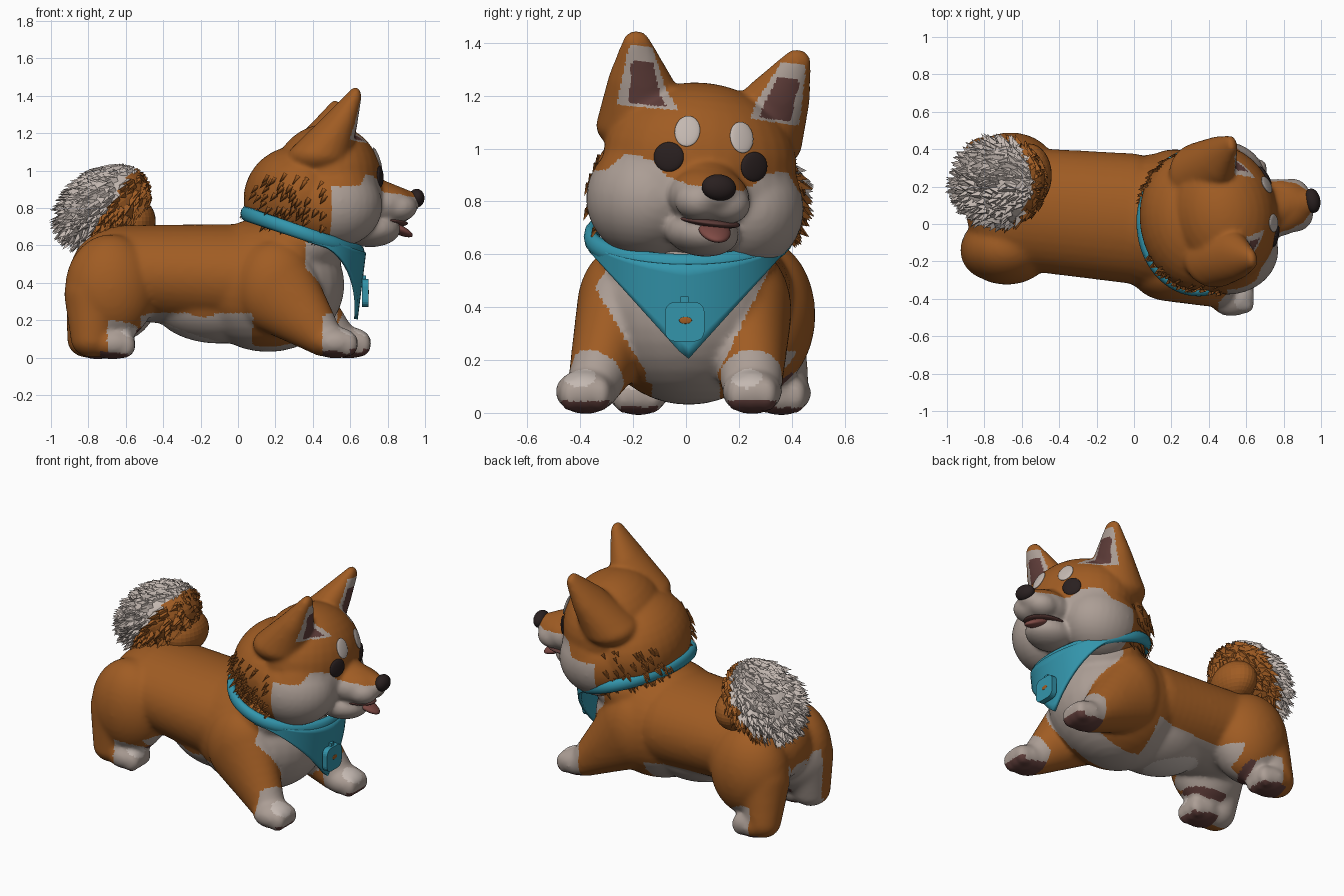
import bpy, bmesh, random
from math import sin, cos, pi, radians, sqrt
from mathutils import Matrix, Vector
from mathutils.bvhtree import BVHTree

random.seed(4)
old = bpy.data.objects.get("Cube")
if old:
    bpy.data.objects.remove(old, do_unlink=True)

MATS = {}
for label, rgb in {
    "orange_fur": (0.35, 0.107, 0.017), "pale_fur": (0.41, 0.34, 0.30),
    "light_fur": (0.55, 0.48, 0.44), "teal_cloth": (0.033, 0.30, 0.41),
    "brown_skin": (0.11, 0.045, 0.04), "black_nose": (0.022, 0.014, 0.014),
    "pink_tongue": (0.21, 0.068, 0.058),
}.items():
    m = bpy.data.materials.new(label)
    m.use_nodes = True
    m.diffuse_color = (*rgb, 1)
    m.node_tree.nodes["Principled BSDF"].inputs["Base Color"].default_value = (*rgb, 1)
    MATS[label] = m


def make(name, bm, mats, matrix=Matrix(), smooth=True):
    mesh = bpy.data.meshes.new(name)
    bm.to_mesh(mesh)
    bm.free()
    obj = bpy.data.objects.new(name, mesh)
    bpy.context.collection.objects.link(obj)
    for label in mats:
        mesh.materials.append(MATS[label])
    obj.matrix_world = matrix
    mesh.polygons.foreach_set("use_smooth", [smooth] * len(mesh.polygons))
    return obj


def ball(bm, centre, radii, rot=Matrix()):
    bmesh.ops.create_uvsphere(bm, u_segments=32, v_segments=18, radius=1,
                              matrix=Matrix.Translation(centre) @ rot @ Matrix.Diagonal((*radii, 1)))


def limb(bm, a, ra, b, rb, steps=9):
    a, b, ra, rb = Vector(a), Vector(b), Vector(ra), Vector(rb)
    for i in range(steps):
        ball(bm, a.lerp(b, i / (steps - 1)), ra.lerp(rb, i / (steps - 1)))


def fuse(name, bm, mats, voxel, rounds, matrix=Matrix()):
    """Melt overlapping forms into one smooth skin."""
    obj = make(name, bm, mats, matrix)
    rem = obj.modifiers.new("fuse", "REMESH")
    rem.mode, rem.voxel_size = "VOXEL", voxel
    smo = obj.modifiers.new("soften", "SMOOTH")
    smo.iterations, smo.factor = rounds, 0.5
    deps = bpy.context.evaluated_depsgraph_get()
    mesh = bpy.data.meshes.new_from_object(obj.evaluated_get(deps))
    obj.modifiers.clear()
    obj.data = mesh
    mesh.materials.clear()
    for label in mats:
        mesh.materials.append(MATS[label])
    mesh.polygons.foreach_set("use_smooth", [True] * len(mesh.polygons))
    return obj


def paint(obj, rule):
    names = [m.name for m in obj.data.materials]
    index = {label: names.index(MATS[label].name) for label in MATS if MATS[label].name in names}
    for p in obj.data.polygons:
        p.material_index = index[rule(p.center, p.normal)]


def tuft(bm, p, n, d, width, length):
    side = n.cross(d).normalized() * width
    root = p - n * 0.012
    vs = [bm.verts.new(v) for v in (root + side, root - side, root + n * width, p + d.normalized() * length)]
    for f in ((0, 2, 3), (2, 1, 3), (1, 0, 3)):
        bm.faces.new([vs[i] for i in f])


# Body: chest, barrel, rump, neck, legs and paws
FUR = ["orange_fur", "pale_fur", "light_fur", "brown_skin"]
PAWS = [Vector(p) for p in ((0.52, -0.38, 0.08), (0.59, 0.25, 0.08), (-0.67, -0.18, 0.075), (-0.75, 0.36, 0.075))]
bm = bmesh.new()
ball(bm, (0.16, 0.01, 0.39), (0.41, 0.37, 0.36))
limb(bm, (-0.02, 0.03, 0.43), (0.25, 0.35, 0.285), (-0.58, 0.08, 0.455), (0.32, 0.33, 0.255), 12)
ball(bm, (-0.10, 0.03, 0.29), (0.36, 0.26, 0.215))
ball(bm, (0.31, 0.01, 0.60), (0.27, 0.33, 0.19))
ball(bm, (-0.66, 0.28, 0.37), (0.25, 0.21, 0.29))
ball(bm, (-0.68, -0.13, 0.37), (0.245, 0.195, 0.29))
limb(bm, (-0.76, -0.14, 0.34), (0.17, 0.16, 0.17), (-0.78, -0.17, 0.10), (0.115, 0.12, 0.10))
limb(bm, (-0.76, 0.29, 0.34), (0.16, 0.16, 0.17), (-0.81, 0.36, 0.10), (0.105, 0.105, 0.10))
limb(bm, (0.20, -0.25, 0.38), (0.22, 0.165, 0.25), (0.46, -0.35, 0.10), (0.105, 0.10, 0.095))
limb(bm, (0.22, 0.23, 0.38), (0.21, 0.17, 0.25), (0.53, 0.25, 0.10), (0.105, 0.115, 0.095))
for paw in PAWS:
    ball(bm, paw, (0.125, 0.115, 0.085))
    for dy in (-0.055, 0, 0.055):
        ball(bm, paw + Vector((0.065, dy, -0.01)), (0.058, 0.045, 0.068))
body = fuse("body", bm, FUR, 0.0135, 14)


def body_rule(c, n):
    for i, paw in enumerate(PAWS):
        d = c - paw
        if d.length < 0.19 and d.x > -0.07 and (n.z < -0.65 or (i < 2 and d.x > 0.075 and c.z < 0.045)):
            return "brown_skin"
        if (d - Vector((0.07, -0.02, 0.05))).length < 0.06:
            return "light_fur"
        if d.length < 0.16 and d.x > (-0.07 if i < 2 else -0.03):
            return "pale_fur"
    spread = max(0, c.z - 0.15)
    if c.x > 0.36 and -0.15 - spread * 0.6 < c.y < 0.12 + spread * 0.5 and c.z < 0.62 and n.x > 0.2:
        return "pale_fur"
    if c.x < -0.5 and -0.16 < c.y < 0.28 and c.z < 0.42 and (abs(n.y) > 0.3 or n.z < -0.3):
        return "pale_fur"
    if n.z < -0.4 and c.z < 0.24 and (-0.52 < c.x < 0.08 or (c.x >= 0.08 and abs(c.y) < 0.13)):
        return "light_fur" if ((c.x + 0.25) / 0.18) ** 2 + ((c.y - 0.04) / 0.14) ** 2 < 1 else "pale_fur"
    return "orange_fur"


paint(body, body_rule)

# Head, slightly turned and tilted
HEAD = Matrix.Translation((0.40, 0.03, 0.88)) @ Matrix.Rotation(radians(10), 4, "Z") @ Matrix.Rotation(radians(-6.5), 4, "X")
bm = bmesh.new()
ball(bm, (0.08, 0, 0.07), (0.29, 0.37, 0.30))
ball(bm, (-0.09, 0, -0.03), (0.28, 0.37, 0.28))
ball(bm, (0.10, 0, -0.03), (0.27, 0.395, 0.26))
ball(bm, (0.36, 0, -0.065), (0.20, 0.155, 0.115))
ball(bm, (0.31, 0, -0.20), (0.16, 0.14, 0.09))
limb(bm, (0.28, 0, 0.0), (0.11, 0.13, 0.10), (0.52, 0, -0.05), (0.06, 0.075, 0.06))
for s in (-1, 1):
    ball(bm, (0.08, s * 0.19, -0.09), (0.26, 0.225, 0.225))
    ball(bm, (0.455, s * 0.055, -0.085), (0.10, 0.09, 0.075))
    limb(bm, (0.0, s * 0.23, 0.17), (0.17, 0.165, 0.10), (0.105, s * 0.262, 0.34), (0.095, 0.128, 0.08), 12)
    limb(bm, (0.105, s * 0.262, 0.34), (0.095, 0.128, 0.08), (0.185, s * 0.31, 0.485), (0.034, 0.055, 0.05), 16)
head = fuse("head", bm, FUR, 0.0115, 12, HEAD)

EDGE = [(0, -0.03), (0.10, -0.03), (0.17, 0.0), (0.22, 0.05), (0.31, 0.07), (0.37, 0.0), (0.5, -0.05)]


def head_rule(c, n):
    y = abs(c.y)
    if c.z > 0.25 and n.x > 0.25 and y > 0.13:
        off = abs(y - 0.235 - (c.z - 0.2) * 0.22)
        half = 0.155 - (c.z - 0.2) * 0.35
        if off < half * 0.5 and 0.26 < c.z < 0.42:
            return "brown_skin"
        if off < half * 0.78 and c.z < 0.48:
            return "pale_fur"
        return "orange_fur"
    for (y0, z0), (y1, z1) in zip(EDGE, EDGE[1:]):
        if y0 <= y < y1:
            top = z0 + (z1 - z0) * (y - y0) / (y1 - y0)
            return "pale_fur" if c.z < top and c.x > 0.03 + max(0, c.z) * 0.8 else "orange_fur"
    return "orange_fur"


paint(head, head_rule)

# Eyes and brow spots laid on the face
bm = bmesh.new()
bm.from_mesh(head.data)
face = BVHTree.FromBMesh(bm)
bm.free()


def spot(name, y, z, ry, rz, thick, label):
    hit, normal, _, _ = face.ray_cast(Vector((1, y, z)), Vector((-1, 0, 0)))
    bm = bmesh.new()
    ball(bm, hit, (thick, ry, rz), normal.to_track_quat("X", "Z").to_matrix().to_4x4())
    make(name, bm, [label], HEAD)


for side, s in (("right", -1), ("left", 1)):
    spot(side + "_eye", s * 0.165, 0.07, 0.058, 0.056, 0.015, "black_nose")
    spot(side + "_brow", s * 0.105, 0.175, 0.048, 0.062, 0.011, "light_fur")

for name, pos, radii, pitch, label in (
        ("nose", (0.562, 0, -0.028), (0.042, 0.066, 0.05), 0, "black_nose"),
        ("mouth", (0.37, 0.01, -0.155), (0.145, 0.118, 0.022), 4, "brown_skin"),
        ("tongue", (0.45, 0.02, -0.187), (0.10, 0.062, 0.026), 25, "pink_tongue")):
    bm = bmesh.new()
    ball(bm, pos, radii, Matrix.Rotation(radians(pitch), 4, "Y"))
    make(name, bm, [label], HEAD)

# Shaggy tufts behind the cheeks
bm = bmesh.new()
for p in random.sample(list(head.data.polygons), 900):
    c, n = p.center, p.normal
    if -0.3 < c.z < 0.08 and c.x < 0.0 and abs(c.y) > 0.15:
        tuft(bm, c.copy(), n.copy(), n * 0.12 + Vector((-0.5, 0, -0.8)), 0.024, 0.06)
make("cheek_fur", bm, ["orange_fur"], HEAD)

# Curled bushy tail
TAIL = Vector((-0.71, 0.22, 0.81))
turn = Matrix.Rotation(radians(-35), 4, "Y")
size = Vector((0.26, 0.225, 0.185))
bm = bmesh.new()
ball(bm, TAIL, size, turn)
ball(bm, TAIL + Vector((0.15, 0.04, -0.08)), (0.12, 0.17, 0.13))
for i in range(750):
    z, a = random.uniform(-1, 1), random.uniform(0, 2 * pi)
    u = Vector((sqrt(1 - z * z) * cos(a), sqrt(1 - z * z) * sin(a), z))
    n = turn.to_3x3() @ Vector([u[k] / size[k] for k in range(3)]).normalized()
    p = TAIL + turn.to_3x3() @ Vector([u[k] * size[k] for k in range(3)])
    flow = Vector((-0.5, random.uniform(-0.4, 0.4), -0.4))
    tuft(bm, p, n, n * 0.45 + flow, 0.028, random.uniform(0.05, 0.075))
tail = make("tail", bm, ["orange_fur", "light_fur"], smooth=False)
paint(tail, lambda c, n: "light_fur" if -0.82 * (c.x + 0.67) + 0.57 * (c.z - 0.83) > 0 else "orange_fur")


# Neckerchief: rolled band and hanging triangle
def ring(a):
    x = 0.345 + 0.305 * cos(a)
    return Vector((x, 0.01 + 0.37 * sin(a), 0.77 - (x - 0.04) * 0.34))


bm = bmesh.new()
N, K = 64, 10
rows = []
for i in range(N):
    a = 2 * pi * i / N
    out = Vector((cos(a), sin(a), 0))
    rows.append([bm.verts.new(ring(a) + out * 0.027 * cos(2 * pi * k / K) + Vector((0, 0, 0.04 * sin(2 * pi * k / K))))
                 for k in range(K)])
for i in range(N):
    for k in range(K):
        r, q = rows[i], rows[(i + 1) % N]
        bm.faces.new((r[k], q[k], q[(k + 1) % K], r[(k + 1) % K]))
make("neck_band", bm, ["teal_cloth"])

bm = bmesh.new()
grid = []
for i in range(33):
    t = ring((i / 16 - 1) * radians(88)) + Vector((0.025, 0, 0))
    drop = max(0.02, t.z - 0.20 - abs(t.y - 0.005) / 0.37 * 0.42)
    grid.append([bm.verts.new(t - Vector((0.05 * v / 8 * drop / 0.4, 0, drop * v / 8))) for v in range(9)])
for g, h in zip(grid, grid[1:]):
    for v in range(8):
        bm.faces.new((g[v], g[v + 1], h[v + 1], h[v]))
cloth = make("neckerchief", bm, ["teal_cloth"])
solid = cloth.modifiers.new("thickness", "SOLIDIFY")
solid.thickness, solid.offset = 0.02, 0

# Square tag with a small hanger and a plain dot
bm = bmesh.new()
bmesh.ops.create_cube(bm, size=1, matrix=Matrix.Translation((0.68, -0.005, 0.345)) @ Matrix.Diagonal((0.035, 0.15, 0.15, 1)))
long_edges = [e for e in bm.edges if abs(e.verts[0].co.x - e.verts[1].co.x) > 0.01]
bmesh.ops.bevel(bm, geom=long_edges, offset=0.04, segments=5, profile=0.5, affect="EDGES")
bmesh.ops.create_cube(bm, size=1, matrix=Matrix.Translation((0.675, -0.005, 0.425)) @ Matrix.Diagonal((0.02, 0.03, 0.03, 1)))
make("collar_tag", bm, ["teal_cloth"], smooth=False)
bm = bmesh.new()
ball(bm, (0.6975, -0.002, 0.35), (0.003, 0.024, 0.013))
make("tag_dot", bm, ["orange_fur"])
